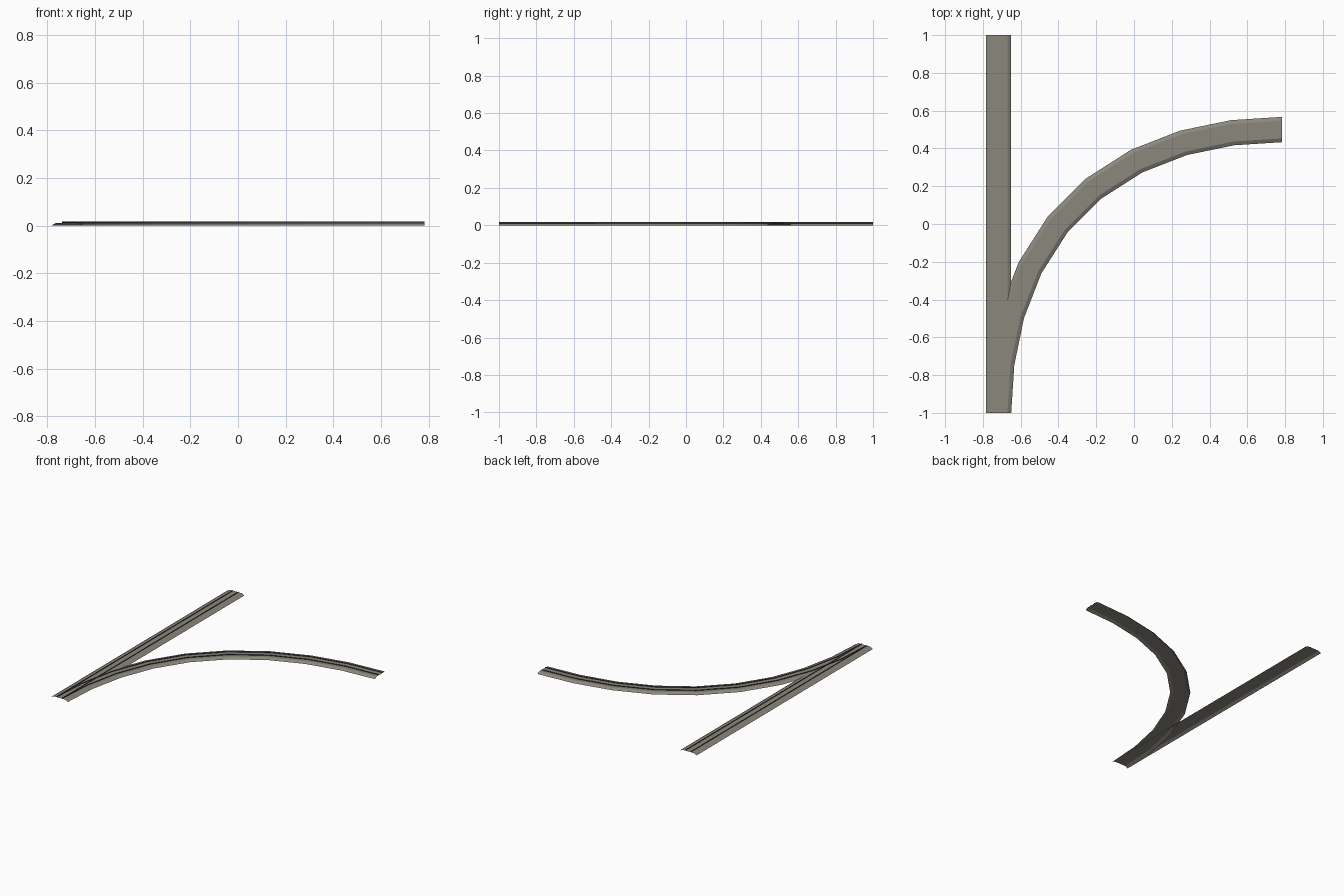
import bpy, bmesh, math
from mathutils import Vector

if "Cube" in bpy.data.objects:
    bpy.data.objects.remove(bpy.data.objects["Cube"])

def material(name, rgb):
    m = bpy.data.materials.new(name)
    m.diffuse_color = (*rgb, 1)
    m.use_nodes = True
    m.node_tree.nodes["Principled BSDF"].inputs["Base Color"].default_value = m.diffuse_color
    return m

GRAVEL = material("gravel grey", (0.26, 0.245, 0.205))
STEEL = material("dark steel", (0.06, 0.055, 0.05))

def sweep(name, path, profile, mat):
    """Sweep an open (offset, height) profile along (point, right normal) pairs."""
    bm = bmesh.new()
    rows = [[bm.verts.new((p.x + n.x * o, p.y + n.y * o, z)) for o, z in profile]
            for p, n in path]
    for a, b in zip(rows, rows[1:]):
        for i in range(len(profile) - 1):
            bm.faces.new((a[i], a[i + 1], b[i + 1], b[i]))
    for f in bm.faces:
        if f.normal.z < 0:
            f.normal_flip()
    me = bpy.data.meshes.new(name)
    bm.to_mesh(me)
    bm.free()
    me.materials.append(mat)
    bpy.context.collection.objects.link(bpy.data.objects.new(name, me))

# Centre lines: straight track and a slightly bulged quarter-turn branch
X0, HALF, BED, TOP = -0.717, 0.067, 0.011, 0.0165
straight = [(Vector((X0, y)), Vector((1, 0))) for y in (-1, 1)]

def branch_point(a):
    r = 1.5 + 0.052 * math.sin(2 * a) ** 2
    return Vector((0.783 - r * math.cos(a), -1 + r * math.sin(a)))

branch = []
for i in range(10):
    a = math.radians(10 * i)
    t = (branch_point(a + 0.01) - branch_point(a - 0.01)).normalized()
    n = Vector((t.y, -t.x))
    if i == 0:
        n = Vector((1, 0))
    if i == 9:
        n = Vector((0, -1))
    branch.append((branch_point(a), n))

# Gravel beds with sloped shoulders, and thin upright rails
bed = [(-HALF, 0), (-0.047, BED), (0.047, BED), (HALF, 0)]
for label, path in (("straight", straight), ("branch", branch)):
    sweep(label + "_bed", path, bed, GRAVEL)
    for side, s in (("left", -1), ("right", 1)):
        o = s * 0.0215
        sweep(f"{label}_{side}_rail", path, [(o, BED), (o, TOP)], STEEL)
